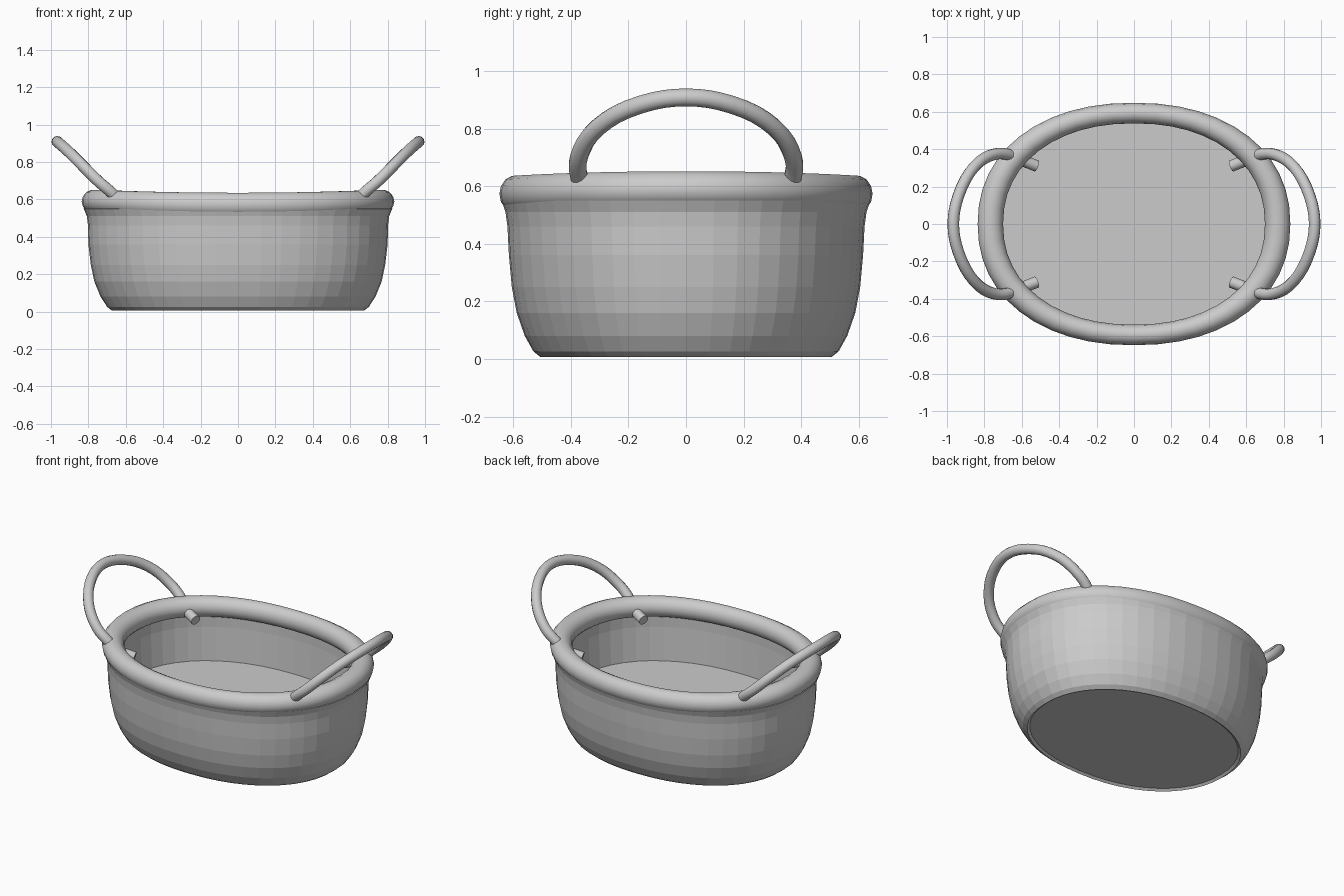
import bpy, bmesh, math
from mathutils import Vector

if "Cube" in bpy.data.objects:
    bpy.data.objects.remove(bpy.data.objects["Cube"])

SEGMENTS = 48
FULLNESS = 2.18  # superellipse exponent of the oval plan


def oval(i):
    """Unit direction on the slightly squared oval."""
    t = math.tau * i / SEGMENTS
    c, s = math.cos(t), math.sin(t)
    e = 2 / FULLNESS
    return math.copysign(abs(c) ** e, c), math.copysign(abs(s) ** e, s)


def new_object(name, bm, smooth):
    bmesh.ops.recalc_face_normals(bm, faces=bm.faces)
    mesh = bpy.data.meshes.new(name)
    bm.to_mesh(mesh)
    bm.free()
    obj = bpy.data.objects.new(name, mesh)
    bpy.context.collection.objects.link(obj)
    if smooth:
        bpy.ops.object.select_all(action='DESELECT')
        obj.select_set(True)
        bpy.context.view_layer.objects.active = obj
        bpy.ops.object.shade_smooth_by_angle(angle=math.radians(40))
    return obj


def bridge(bm, a, b):
    n = len(a)
    for i in range(n):
        bm.faces.new((a[i], a[(i + 1) % n], b[(i + 1) % n], b[i]))


def oval_lathe(name, profile, smooth=False):
    """Stack oval rings (x radius, y radius, z) and cap both ends."""
    bm = bmesh.new()
    rings = []
    for rx, ry, z in profile:
        rings.append([bm.verts.new((rx * c, ry * s, z))
                      for c, s in map(oval, range(SEGMENTS))])
    for a, b in zip(rings, rings[1:]):
        bridge(bm, a, b)
    bm.faces.new(rings[0])
    bm.faces.new(rings[-1])
    return new_object(name, bm, smooth)


def spline(points, steps=3):
    """Catmull-Rom resampling of a path."""
    p = [Vector(v) for v in points]
    p = [2 * p[0] - p[1]] + p + [2 * p[-1] - p[-2]]
    out = []
    for a, b, c, d in zip(p, p[1:], p[2:], p[3:]):
        for k in range(steps):
            t = k / steps
            out.append(0.5 * (2 * b + (c - a) * t + (2 * a - 5 * b + 4 * c - d) * t * t
                              + (3 * b - a - 3 * c + d) * t ** 3))
    return out + [p[-2]]


def tube(name, path, radius, sides=12):
    bm = bmesh.new()
    rings = []
    normal = Vector((0, 0, 1))
    for i, p in enumerate(path):
        tangent = (path[min(i + 1, len(path) - 1)] - path[max(i - 1, 0)]).normalized()
        normal = (normal - tangent * normal.dot(tangent)).normalized()
        side = tangent.cross(normal)
        rings.append([bm.verts.new(p + radius * (math.cos(t) * normal + math.sin(t) * side))
                      for t in (math.tau * k / sides for k in range(sides))])
    for a, b in zip(rings, rings[1:]):
        bridge(bm, a, b)
    bm.faces.new(rings[0])
    bm.faces.new(rings[-1])
    return new_object(name, bm, True)


# Basket body: underside, bulging outer wall flaring into the rim, inner wall, inner floor
oval_lathe("basket_body", [
    (0.66, 0.49, 0.018), (0.675, 0.505, 0.006), (0.70, 0.53, 0.026),
    (0.735, 0.56, 0.08), (0.768, 0.588, 0.16), (0.787, 0.605, 0.25),
    (0.80, 0.615, 0.36), (0.802, 0.62, 0.46), (0.808, 0.627, 0.51),
    (0.825, 0.64, 0.55), (0.76, 0.585, 0.56), (0.765, 0.585, 0.45),
    (0.755, 0.575, 0.235)])

# Thick rolled rim, dipping slightly at the front and back
bm = bmesh.new()
rings = []
for i in range(SEGMENTS):
    c, s = oval(i)
    z0 = 0.573 + 0.016 * c * c
    ring = []
    for k in range(14):
        u = math.tau * k / 14
        r = math.cos(u)
        ring.append(bm.verts.new(((0.768 + 0.068 * r) * c, (0.593 + 0.055 * r) * s,
                                  z0 + 0.064 * math.sin(u))))
    rings.append(ring)
for i in range(SEGMENTS):
    bridge(bm, rings[i], rings[(i + 1) % SEGMENTS])
new_object("rim", bm, True)

# Leaning loop handles, whose ends poke through the rim
half = [(0.52, 0.31, 0.545), (0.61, 0.345, 0.575), (0.68, 0.373, 0.64),
        (0.75, 0.372, 0.70), (0.83, 0.33, 0.78), (0.90, 0.24, 0.85),
        (0.95, 0.115, 0.895)]
loop = half + [(0.966, 0, 0.908)] + [(x, -y, z) for x, y, z in reversed(half)]
for name, sign in (("right_handle", 1), ("left_handle", -1)):
    tube(name, spline([(sign * x, y, z) for x, y, z in loop]), 0.031)
